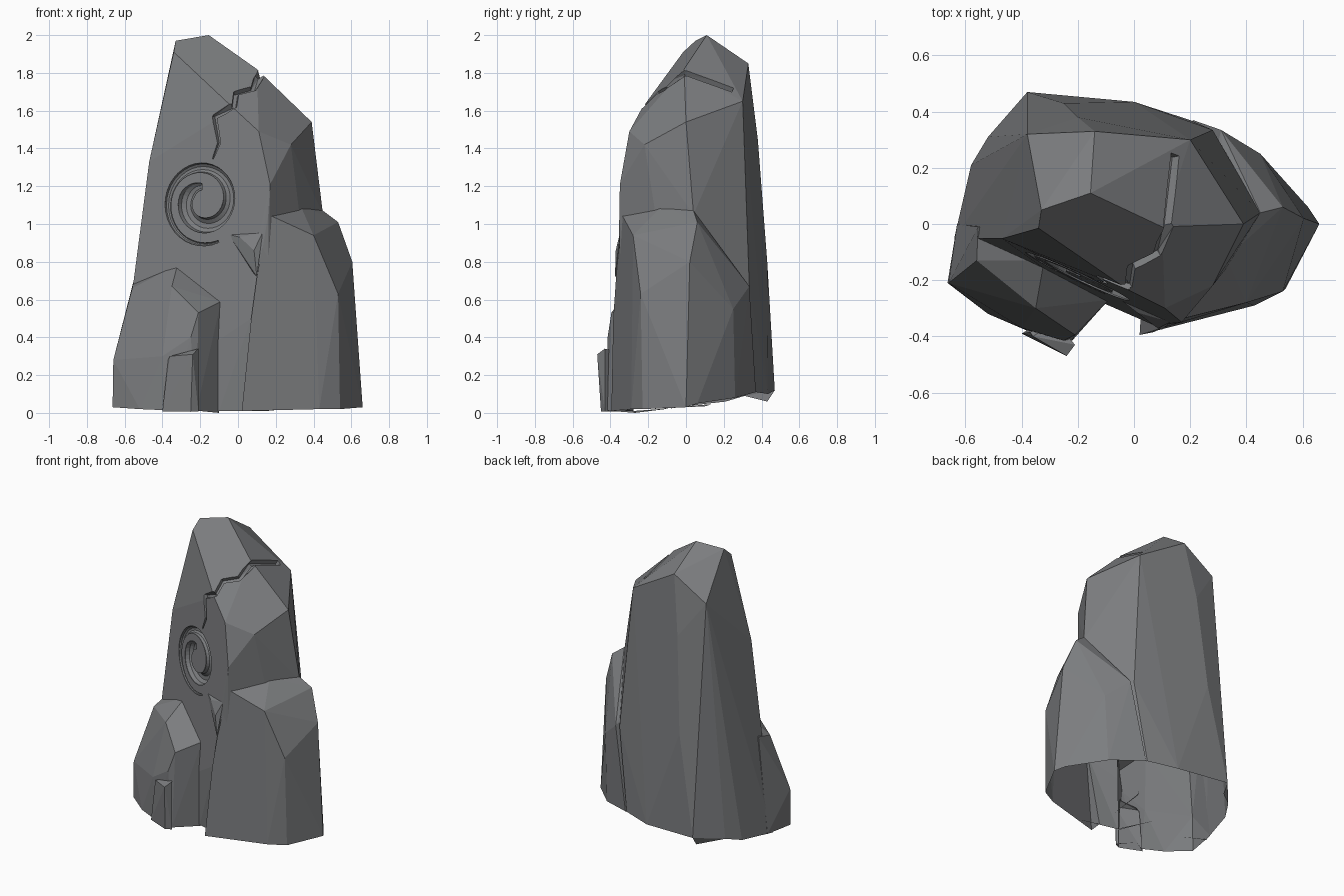
import bpy, bmesh, math
from mathutils import Vector
from mathutils.bvhtree import BVHTree

if "Cube" in bpy.data.objects:
    bpy.data.objects.remove(bpy.data.objects["Cube"])

stone = bpy.data.materials.new("grey_stone")
stone.diffuse_color = (0.20, 0.205, 0.213, 1)
stone.use_nodes = True
stone.node_tree.nodes["Principled BSDF"].inputs["Base Color"].default_value = stone.diffuse_color


def finish(bm, name):
    bmesh.ops.recalc_face_normals(bm, faces=bm.faces)
    me = bpy.data.meshes.new(name)
    bm.to_mesh(me)
    bm.free()
    me.materials.append(stone)
    ob = bpy.data.objects.new(name, me)
    bpy.context.scene.collection.objects.link(ob)
    return ob


def hull(name, pts):
    """Faceted convex boulder around a few corner points."""
    bm = bmesh.new()
    for p in pts:
        bm.verts.new(p)
    res = bmesh.ops.convex_hull(bm, input=bm.verts)
    junk = {g for g in res["geom_interior"] + res["geom_unused"]
            if isinstance(g, bmesh.types.BMVert) and g.is_valid}
    bmesh.ops.delete(bm, geom=list(junk), context='VERTS')
    bmesh.ops.dissolve_limit(bm, angle_limit=math.radians(4), verts=bm.verts, edges=bm.edges)
    return finish(bm, name)


def combine(ob, other, operation='DIFFERENCE'):
    other.hide_render = True
    mod = ob.modifiers.new("combine", 'BOOLEAN')
    mod.operation = operation
    mod.solver = 'EXACT'
    mod.object = other
    bpy.context.view_layer.objects.active = ob
    bpy.ops.object.modifier_apply(modifier=mod.name)
    bpy.data.objects.remove(other)


# tall standing stone
main = hull("standing_stone", [
    (-0.33, 0.05, 1.97), (-0.155, 0.11, 2.0), (-0.14, 0.33, 1.85),
    (-0.38, 0.32, 1.70), (-0.39, 0.15, 1.68), (-0.34, -0.015, 1.91),
    (0.10, -0.01, 1.82), (-0.02, -0.235, 1.61), (0.11, -0.30, 1.49),
    (0.28, -0.22, 1.42), (0.39, 0.0, 1.54), (0.20, 0.30, 1.65),
    (0.17, -0.35, 1.21), (0.16, -0.353, 1.05), (0.45, 0.04, 1.05),
    (-0.47, -0.052, 1.33), (-0.555, -0.065, 0.69), (-0.20, 0.38, 1.45),
    (-0.25, 0.43, 0.80), (0.28, 0.335, 0.67), (0.07, -0.36, 0.50),
    (-0.10, -0.287, 0.47), (-0.10, -0.28, 0.01), (0.15, -0.34, 0.01),
    (-0.64, -0.05, 0.03), (-0.58, 0.21, 0.06), (-0.52, 0.31, 0.09),
    (-0.38, 0.47, 0.12), (-0.38, 0.43, 0.06), (0.0, 0.435, 0.10),
    (0.20, 0.37, 0.11), (0.45, 0.0, 0.04)])

# surface lookup used for both carvings
bm = bmesh.new()
bm.from_mesh(main.data)
tree = BVHTree.FromBMesh(bm)
bm.free()

# lower boulder on the right
right = hull("right_boulder", [
    (0.16, -0.34, 1.05), (0.33, -0.12, 1.10), (0.45, 0.04, 1.07),
    (0.53, 0.06, 1.01), (0.40, -0.28, 0.94), (0.605, 0.02, 0.80),
    (0.53, -0.24, 0.63), (0.62, 0.02, 0.40), (0.10, -0.37, 0.72),
    (0.07, -0.385, 0.50), (0.02, -0.395, 0.01), (0.43, -0.29, 0.02),
    (0.54, -0.23, 0.02), (0.66, 0.0, 0.03), (0.62, 0.06, 0.05),
    (0.43, 0.26, 0.08), (0.45, 0.25, 0.55), (0.31, 0.335, 0.67),
    (0.21, 0.37, 0.11), (0.05, 0.1, 0.035)])

# small boulder on the left
left = hull("left_boulder", [
    (-0.56, -0.13, 0.66), (-0.35, -0.30, 0.67), (-0.21, -0.395, 0.53),
    (-0.555, -0.01, 0.69), (-0.32, -0.13, 0.785), (-0.09, -0.27, 0.59),
    (-0.66, -0.21, 0.28), (-0.664, -0.21, 0.03), (-0.52, -0.32, 0.02),
    (-0.40, -0.37, 0.30), (-0.25, -0.415, 0.40), (-0.22, -0.415, 0.012),
    (-0.38, -0.38, 0.014), (-0.10, -0.27, 0.0), (-0.63, 0.0, 0.035), (-0.3, 0.05, 0.04)])

# broken slab at the foot of the left boulder
slab = hull("foot_slab", [
    (-0.37, -0.385, 0.28), (-0.36, -0.40, 0.30), (-0.24, -0.47, 0.31),
    (-0.21, -0.43, 0.34), (-0.40, -0.39, 0.008), (-0.25, -0.45, 0.006),
    (-0.21, -0.43, 0.007), (-0.30, -0.33, 0.009), (-0.28, -0.35, 0.32)])

# thin wedge of stone between standing stone and right boulder
chip = hull("chip", [
    (-0.05, -0.268, 0.945), (0.13, -0.349, 0.955), (0.10, -0.376, 0.72),
    (0.01, -0.315, 0.93), (0.03, -0.27, 0.8), (0.085, -0.372, 0.86)])

for part in (right, left, slab, chip):
    combine(main, part, 'UNION')

# crack running from the shoulder down the face: one wedge cutter per stretch
path = [(0.17, 0.25, 1.74), (0.12, 0.0, 1.80), (0.08, -0.10, 1.71), (-0.01, -0.15, 1.69),
        (-0.02, -0.22, 1.62), (-0.13, -0.20, 1.57), (-0.10, -0.21, 1.43), (-0.13, -0.20, 1.35)]
width = [0.024, 0.024, 0.02, 0.02, 0.018, 0.018, 0.013, 0.005]
hits = [tree.find_nearest(Vector(p))[:2] for p in path]
for i in range(len(path) - 1):
    d = (hits[i + 1][0] - hits[i][0]).normalized()
    corners = []
    for k, s in ((i, -1), (i + 1, 1)):
        p, n = hits[k]
        p = p + d * s * 0.006
        side = n.cross(d).normalized() * width[k]
        corners += [p + side + n * 0.03, p - side + n * 0.03,
                    p + side * 0.5 - n * width[k] * 1.3, p - side * 0.5 - n * width[k] * 1.3]
    combine(main, hull("crack_cutter", corners))

# carved spiral: tapered tube sunk in the front face
centre, normal, _, _ = tree.ray_cast(Vector((-0.185, -2, 1.12)), Vector((0, 1, 0)))
u = Vector((0, 0, 1)).cross(normal).normalized()
if u.x < 0:
    u = -u
v = u.cross(normal).normalized()
if v.z < 0:
    v = -v
bm = bmesh.new()
STEPS, SIDES = 56, 10
rings = []
for i in range(STEPS + 1):
    t = i / STEPS
    a = math.radians(-65 - 560 * t)
    rad = 0.235 + (0.078 - 0.235) * t
    thick = 0.008 + 0.034 * min(1, t * 1.5) * min(1, (1 - t) * 6 + 0.3)
    out = u * math.cos(a) + v * math.sin(a)
    c = centre + out * rad
    rings.append([bm.verts.new(c + (out * math.cos(b) + normal * math.sin(b)) * thick)
                  for b in (2 * math.pi * j / SIDES for j in range(SIDES))])
for r0, r1 in zip(rings, rings[1:]):
    for j in range(SIDES):
        k = (j + 1) % SIDES
        bm.faces.new((r0[j], r0[k], r1[k], r1[j]))
bm.faces.new(rings[0])
bm.faces.new(rings[-1])
combine(main, finish(bm, "spiral_cutter"))

# the stone is hollow underneath: open the bottom
bm = bmesh.new()
bm.from_mesh(main.data)
under = [f for f in bm.faces if f.normal.z < -0.5 and f.calc_center_median().z < 0.2]
bmesh.ops.delete(bm, geom=under, context='FACES')
bm.to_mesh(main.data)
bm.free()
